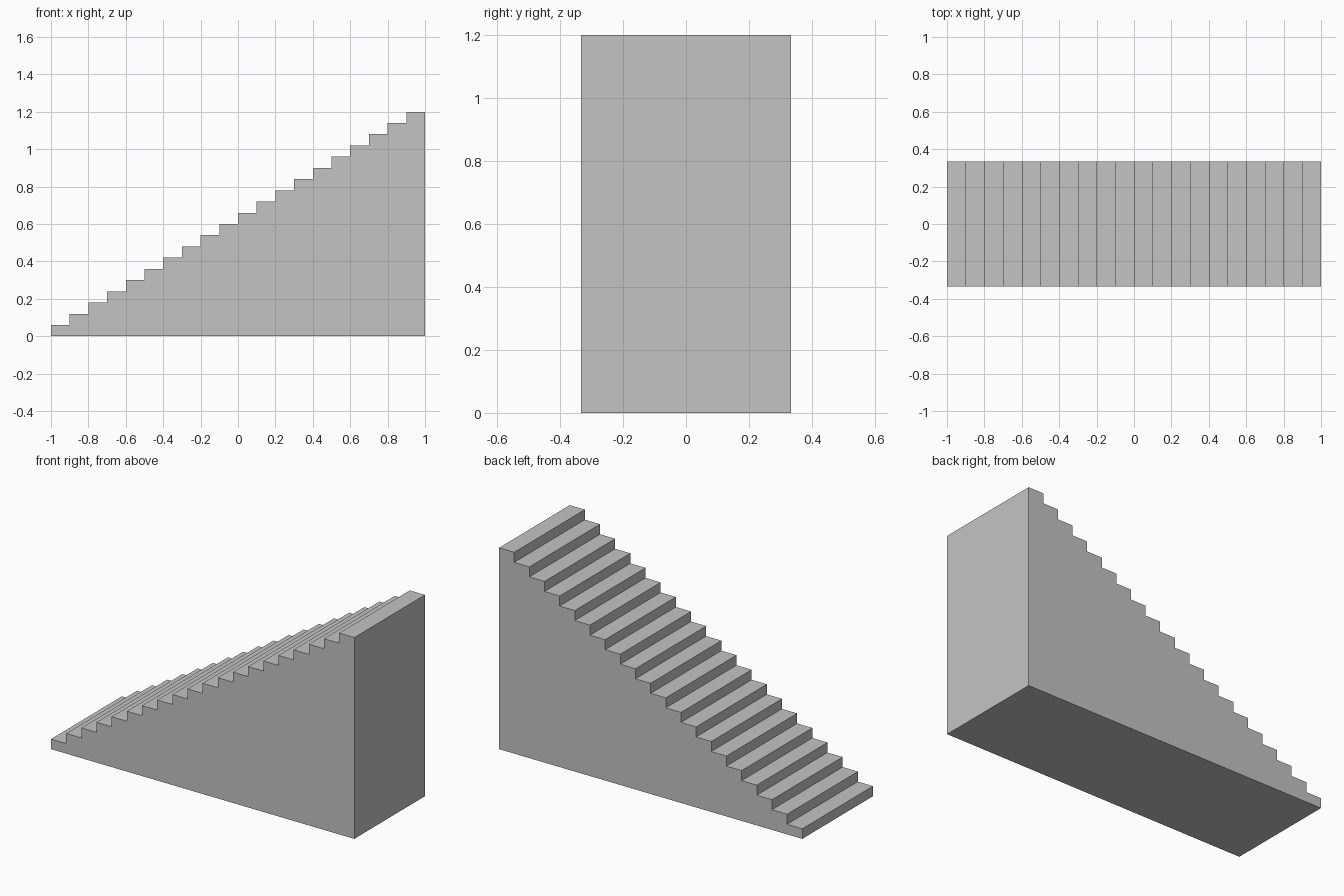
import bpy
import bmesh

if "Cube" in bpy.data.objects:
    bpy.data.objects.remove(bpy.data.objects["Cube"])

STEPS = 20
RUN, RISE = 0.1, 0.06
HALF_WIDTH = 0.333

grey = bpy.data.materials.new("light grey")
grey.diffuse_color = (0.55, 0.55, 0.55, 1)
grey.use_nodes = True
grey.node_tree.nodes["Principled BSDF"].inputs["Base Color"].default_value = grey.diffuse_color

# Stepped side profile, rising towards +x
profile = [(-1, 0)]
for i in range(STEPS):
    x, z = -1 + i * RUN, (i + 1) * RISE
    profile += [(x, z), (x + RUN, z)]
profile.append((1, 0))

# Solid staircase: the profile extruded across its width
bm = bmesh.new()
side = bm.faces.new([bm.verts.new((x, -HALF_WIDTH, z)) for x, z in profile])
result = bmesh.ops.extrude_face_region(bm, geom=[side], use_keep_orig=True)
back = [v for v in result["geom"] if isinstance(v, bmesh.types.BMVert)]
bmesh.ops.translate(bm, verts=back, vec=(0, 2 * HALF_WIDTH, 0))
bmesh.ops.recalc_face_normals(bm, faces=bm.faces)

mesh = bpy.data.meshes.new("staircase")
bm.to_mesh(mesh)
bm.free()
mesh.materials.append(grey)
staircase = bpy.data.objects.new("staircase", mesh)
bpy.context.collection.objects.link(staircase)
